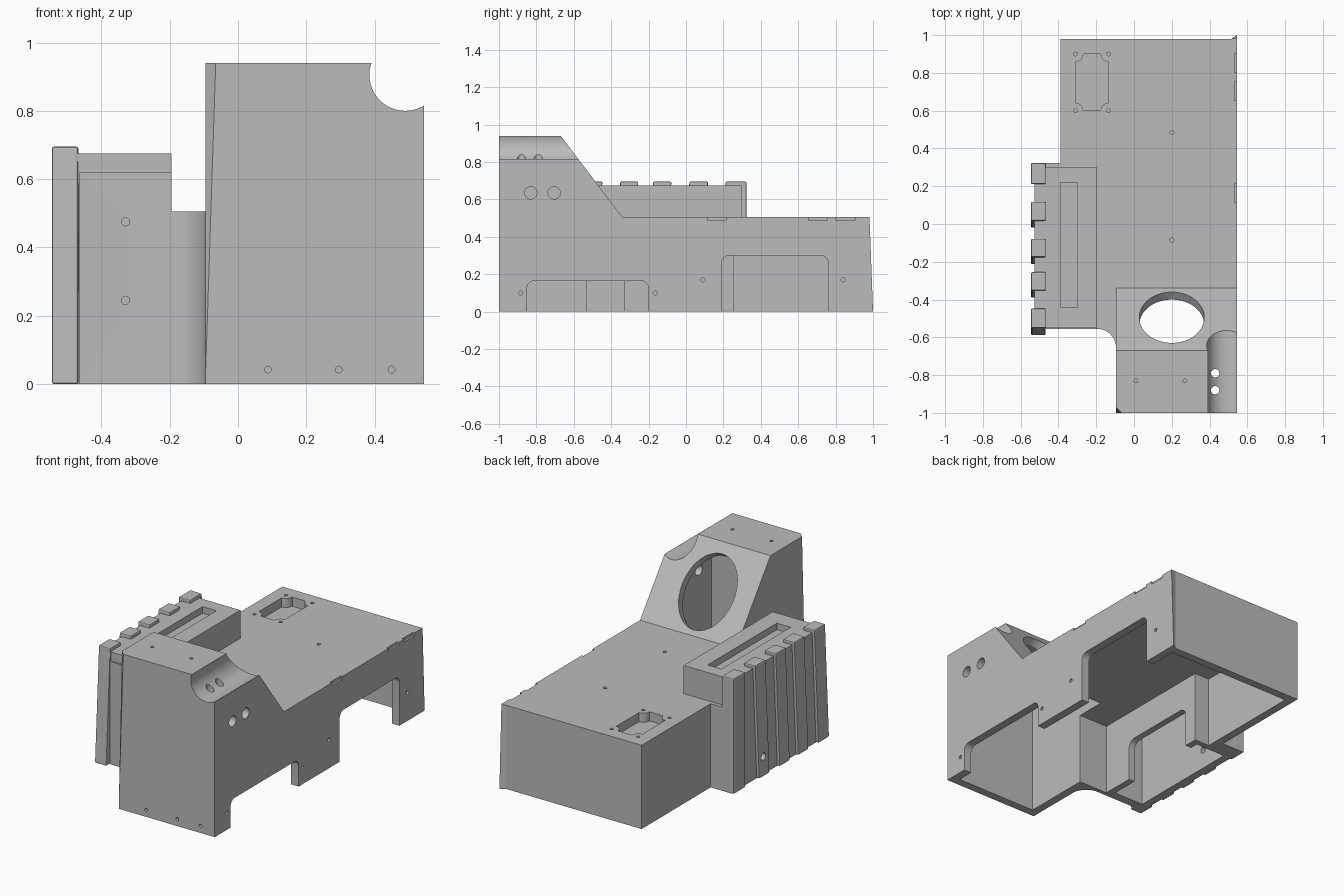
import bpy, bmesh, math
from mathutils import Vector

if "Cube" in bpy.data.objects:
    bpy.data.objects.remove(bpy.data.objects["Cube"])

grey = bpy.data.materials.new("plain grey")
grey.diffuse_color = (0.5, 0.5, 0.5, 1)
grey.use_nodes = True
grey.node_tree.nodes["Principled BSDF"].inputs["Base Color"].default_value = grey.diffuse_color


def prism(name, pts, axis, lo, hi, shear=0):
    """Extrude a 2D outline along an axis (x: pts are y,z; y: x,z; z: x,y)."""
    def place(a, b, c):
        return {"x": (c, a, b), "y": (a, c, b), "z": (a, b, c)}[axis]
    bm = bmesh.new()
    low = [bm.verts.new(place(a, b, lo)) for a, b in pts]
    high = [bm.verts.new(place(a, b + shear, hi)) for a, b in pts]
    bm.faces.new(low)
    bm.faces.new(high)
    for i in range(len(pts)):
        j = (i + 1) % len(pts)
        bm.faces.new((low[i], low[j], high[j], high[i]))
    bmesh.ops.recalc_face_normals(bm, faces=bm.faces)
    me = bpy.data.meshes.new(name)
    bm.to_mesh(me)
    bm.free()
    ob = bpy.data.objects.new(name, me)
    me.materials.append(grey)
    bpy.context.collection.objects.link(ob)
    return ob


def box(name, x0, x1, y0, y1, z0, z1):
    return prism(name, [(x0, y0), (x1, y0), (x1, y1), (x0, y1)], "z", z0, z1)


def arc(cx, cy, r, a0, a1, n):
    return [(cx + r * math.cos(math.radians(a0 + (a1 - a0) * i / n)),
             cy + r * math.sin(math.radians(a0 + (a1 - a0) * i / n))) for i in range(n + 1)]


def rod(axis, a, b, lo, hi, r, n=20):
    return prism("rod", arc(a, b, r, 0, 360, n)[:-1], axis, lo, hi)


def combine(target, tool, op="DIFFERENCE"):
    mod = target.modifiers.new("bool", "BOOLEAN")
    mod.operation, mod.object, mod.solver = op, tool, "EXACT"
    bpy.context.view_layer.objects.active = target
    bpy.ops.object.modifier_apply(modifier="bool")
    bpy.data.objects.remove(tool)


def arch(axis, y0, y1, top, r, lo, hi):
    pts = [(y1, -0.1)] + arc(y1 - r, top - r, r, 0, 90, 6) + arc(y0 + r, top - r, r, 90, 180, 6) + [(y0, -0.1)]
    return prism("arch", pts, axis, lo, hi)


# Outer block: plan outline raised full height, then trimmed to its steps
plan = [(0.545, 0.98), (-0.39, 0.98), (-0.39, 0.322), (-0.528, 0.322), (-0.528, -0.55),
        (-0.465, -0.55), (-0.465, -0.555)]
plan += arc(-0.195, -0.655, 0.10, 90, 0, 12) + [(-0.095, -1), (0.545, -1)]
housing = prism("housing", plan, "z", 0, 0.94)
trims = [
    prism("slope", [(-0.34, 0.505), (1.2, 0.505), (1.2, 1.2), (-0.67 - 0.197, 1.2)], "x", -0.195, 0.7),
    box("gap", -0.195, -0.095, -0.7, 0.5, 0.505, 1.2),
    box("side_top", -0.7, -0.15, -0.7, 0.5, 0.675, 1.2),
    box("side_front", -0.465, -0.15, -0.7, -0.548, 0.62, 0.8),
    box("side_rear", -0.465, -0.15, 0.30, 1.2, 0.505, 1.2),
    box("rear_top", -0.5, 0, 0.33, 1.2, 0.505, 1.2),
    rod("y", 0.49, 0.905, -1.1, 0, 0.105, 48),
]
for t in trims:
    combine(housing, t)

# Tapered chamfer on the front left corner
wedge = prism("corner_cut", [(-0.097, -1.002), (-0.063, -1.002), (-0.097, -0.968)], "z", 0, 0.945)
for v in wedge.data.vertices:
    if v.co.z < 0.1:
        v.co = Vector((-0.096, -1.001, 0)) + (v.co - Vector((-0.097, -1.002, 0))) * 0.03
combine(housing, wedge)

# Inner cavity, open below, stepped like the outside
cavity = prism("cavity", [(0.495, 0.93), (-0.34, 0.93), (-0.34, 0.255), (-0.24, 0.255),
                          (-0.24, -0.53), (-0.045, -0.53), (-0.045, -0.95), (0.495, -0.95)], "z", -0.1, 0.89)
combine(cavity, prism("in_slope", [(-0.35, 0.435), (1.2, 0.435), (1.2, 1.2), (-0.93, 1.2)], "x", -0.6, 0.7))
combine(cavity, box("in_gap", -0.6, -0.045, -0.6, 0, 0.435, 1.2))
combine(cavity, rod("y", 0.49, 0.905, -1.1, 0, 0.145, 32))
combine(housing, cavity)
combine(housing, box("side_compartment", -0.48, -0.28, -0.5, 0.22, -0.1, 0.585))
combine(housing, arch("x", -0.33, 0.17, 0.25, 0.05, -0.3, -0.2))

# Cable openings in the right wall
combine(housing, arch("x", -0.85, -0.2, 0.165, 0.04, 0.4, 0.7))
combine(housing, arch("x", 0.19, 0.76, 0.30, 0.04, 0.4, 0.7))

# Oval opening through the sloped face
oval = rod("z", 0, 0, -0.15, 0.15, 1, 48)
slope_n = Vector((0, 0.797, 0.604))
slope_t = Vector((0, 0.604, -0.797))
for v in oval.data.vertices:
    c = v.co.copy()
    v.co = Vector((0.2, -0.495, 0.709)) + Vector((0.172, 0, 0)) * c.x + slope_t * (0.223 * c.y) + slope_n * c.z
bm = bmesh.new()
bm.from_mesh(oval.data)
bmesh.ops.recalc_face_normals(bm, faces=bm.faces)
bm.to_mesh(oval.data)
bm.free()
combine(housing, oval)

# Slot in the side box and notched port pocket at the rear
combine(housing, box("slot", -0.39, -0.298, -0.44, 0.22, 0.635, 0.8))
port = []
for sx, sy, a in ((1, 1, 270), (-1, 1, 360), (-1, -1, 90), (1, -1, 180)):
    port += arc(-0.2225 + sx * 0.0875, 0.75 + sy * 0.15, 0.042, a, a - 90, 5)
combine(housing, prism("port", port, "z", 0.45, 0.6))

# Screw holes and larger round openings
holes = [rod("x", y, z, 0.515, 0.6, 0.011, 12) for y, z in
         ((-0.885, 0.10), (-0.165, 0.10), (0.09, 0.17), (0.84, 0.17))]
holes += [rod("x", y, 0.635, 0.45, 0.6, 0.033, 24) for y in (-0.83, -0.705)]
holes += [rod("y", x, 0.042, -1.1, -0.97, 0.010, 12) for x in (0.087, 0.295, 0.45)]
holes += [rod("y", -0.33, z, -0.6, -0.525, 0.012, 12) for z in (0.245, 0.475)]
holes += [rod("z", 0.2, y, 0.475, 0.6, 0.011, 12) for y in (0.485, -0.085)]
holes += [rod("z", x, -0.83, 0.91, 1.0, 0.010, 12) for x in (0.01, 0.27)]
holes += [rod("z", x, y, 0.475, 0.6, 0.010, 12) for x in (-0.31, -0.135) for y in (0.6, 0.9)]
holes += [rod("z", 0.43, y, 0.7, 1.0, 0.022, 20) for y in (-0.88, -0.79)]
# Small notches along the top right edge
holes += [box("notch", 0.533, 0.6, y, y + 0.1, 0.488, 0.6) for y in (0.115, 0.655, 0.803)]
for h in holes:
    combine(housing, h)

# Leaning ribs hooked over the left side plate
ribs = []
for i, (y0, y1) in enumerate(((0.212, 0.323), (0.018, 0.118), (-0.175, -0.078), (-0.352, -0.255), (-0.55, -0.447))):
    lean = 0 if i == 0 else 0.038
    rib = prism(f"side_rib_{i + 1}", [(-0.545, y0 - lean), (-0.468, y0 - lean),
                                      (-0.468, y1 - lean), (-0.545, y1 - lean)], "z", 0, 0.695, lean)
    ribs.append(rib)
    bev = rib.modifiers.new("soft", "BEVEL")
    bev.width, bev.segments, bev.limit_method = 0.006, 2, "ANGLE"

# Keep the hollow compartment clear of the ribs, and drill the side screw hole
for rib in ribs:
    bpy.context.view_layer.objects.active = rib
    bpy.ops.object.modifier_apply(modifier="soft")
    combine(rib, box("clear", -0.48, -0.28, -0.5, 0.22, -0.1, 0.585))
combine(ribs[1], rod("x", 0.04, 0.12, -0.6, -0.47, 0.022, 20))
combine(housing, rod("x", 0.04, 0.12, -0.6, -0.47, 0.022, 20))

# Thin sliver on the rear right corner, widening toward the floor
sliver = prism("rear_corner_sliver", [(0.515, 0.975), (0.545, 0.975), (0.545, 1.0), (0.515, 0.981)], "z", 0, 0.504)
for v in sliver.data.vertices:
    if v.co.z > 0.1 and v.co.y > 0.978:
        v.co.y = 0.981

# Smooth the curved walls, keep the edges crisp
bpy.ops.object.select_all(action="DESELECT")
housing.select_set(True)
bpy.context.view_layer.objects.active = housing
bpy.ops.object.shade_smooth_by_angle(angle=math.radians(25))
